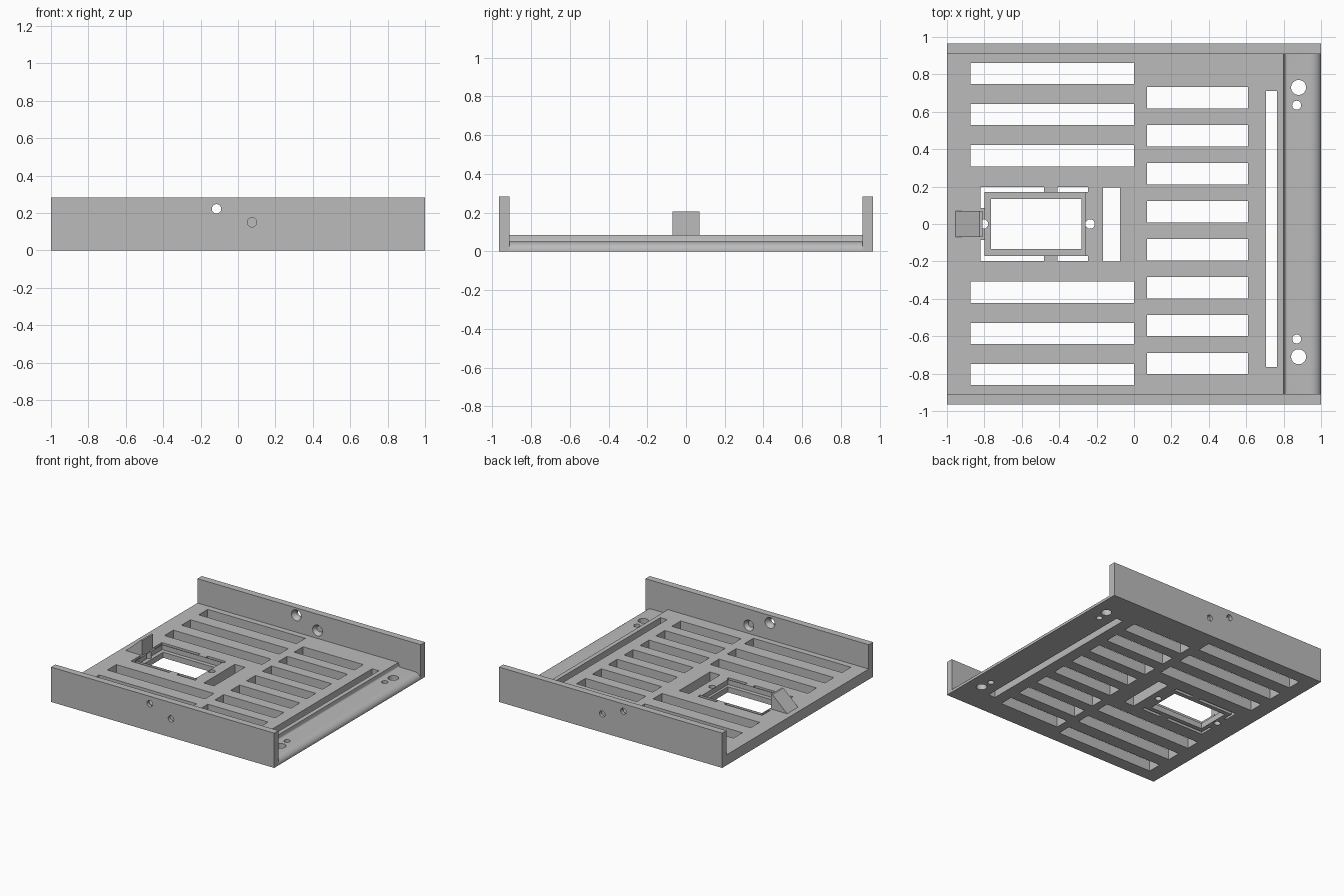
import bpy, bmesh, math
from mathutils import Matrix

old = bpy.data.objects.get("Cube")
if old:
    bpy.data.objects.remove(old, do_unlink=True)

grey = bpy.data.materials.new("plain grey")
grey.use_nodes = True
COLOUR = (0.5, 0.5, 0.5, 1)
grey.diffuse_color = COLOUR
grey.node_tree.nodes["Principled BSDF"].inputs["Base Color"].default_value = COLOUR


def make(name, bm):
    bmesh.ops.recalc_face_normals(bm, faces=bm.faces[:])
    mesh = bpy.data.meshes.new(name)
    bm.to_mesh(mesh)
    bm.free()
    mesh.materials.append(grey)
    obj = bpy.data.objects.new(name, mesh)
    bpy.context.collection.objects.link(obj)
    return obj


def box(name, x0, x1, y0, y1, z0, z1):
    bm = bmesh.new()
    centre = Matrix.Translation(((x0 + x1) / 2, (y0 + y1) / 2, (z0 + z1) / 2))
    size = Matrix.Diagonal((x1 - x0, y1 - y0, z1 - z0, 1))
    bmesh.ops.create_cube(bm, size=1, matrix=centre @ size)
    return make(name, bm)


def cone(name, at, r1, r2, depth, turn=0):
    bm = bmesh.new()
    place = Matrix.Translation(at) @ Matrix.Rotation(turn, 4, "X")
    bmesh.ops.create_cone(bm, cap_ends=True, segments=32, radius1=r1,
                          radius2=r2, depth=depth, matrix=place)
    return make(name, bm)


def extrude_y(name, profile, y0, y1):
    bm = bmesh.new()
    face = bm.faces.new([bm.verts.new((x, y0, z)) for x, z in profile])
    out = bmesh.ops.extrude_face_region(bm, geom=[face])
    verts = [v for v in out["geom"] if isinstance(v, bmesh.types.BMVert)]
    bmesh.ops.translate(bm, verts=verts, vec=(0, y1 - y0, 0))
    return make(name, bm)


def cut(obj, cutter):
    cutter.hide_render = True
    mod = obj.modifiers.new("cut", "BOOLEAN")
    mod.operation = "DIFFERENCE"
    mod.solver = "EXACT"
    mod.object = cutter
    bpy.context.view_layer.objects.active = obj
    bpy.ops.object.modifier_apply(modifier=mod.name)
    bpy.data.objects.remove(cutter, do_unlink=True)


def slot(x0, x1, y0, y1, z0=-0.1):
    cut(floor, box("cutter", x0, x1, y0, y1, z0, 0.3))


# Floor with a stepped, rounded strip along its right edge
TOP = 0.085
EDGE = 0.91
fillet = [(0.82 - 0.015 * math.sin(a), 0.065 - 0.015 * math.cos(a))
          for a in (math.radians(d) for d in range(90, -1, -15))]
rounding = [(0.94 + 0.06 * math.sin(a), 0.005 + 0.045 * math.cos(a))
            for a in (math.radians(d) for d in range(0, 91, 10))]
floor = extrude_y("floor", [(-1, 0), (-1, TOP), (0.8, TOP)] + fillet + rounding
                  + [(1, 0)], -EDGE, EDGE)

# Vent slots, wide on the left and short on the right
for side in (1, -1):
    for i in range(3):
        y = side * (0.365 + 0.22 * i)
        slot(-0.875, 0, y - 0.057, y + 0.057)
for i in range(8):
    y = 0.675 - 0.203 * i
    slot(0.07, 0.61, y - 0.057, y + 0.057)
slot(0.705, 0.765, -0.765, 0.71)

# Latch frame: recess, window and narrow relief slots
slot(-0.797, -0.26, -0.168, 0.168, 0.045)
slot(-0.765, -0.28, -0.135, 0.135)
slot(-0.165, -0.075, -0.2, 0.195)
for side in (1, -1):
    for x0, x1, a, b in ((-0.82, -0.48, 0.17, 0.197), (-0.41, -0.245, 0.17, 0.197),
                         (-0.82, -0.8, 0.085, 0.18)):
        slot(x0, x1, min(side * a, side * b), max(side * a, side * b))

# Round holes through the floor
for x, y, r in ((-0.235, 0, 0.025), (-0.805, 0, 0.025),
                (0.88, 0.73, 0.04), (0.87, 0.635, 0.024),
                (0.88, -0.71, 0.04), (0.87, -0.615, 0.024)):
    cut(floor, cone("cutter", (x, y, 0), r, r, 0.5))

# Latch wedge
extrude_y("latch_wedge", [(-0.955, TOP - 0.01), (-0.955, TOP), (-0.825, 0.205),
                          (-0.81, 0.205), (-0.81, TOP - 0.01)], -0.07, 0.07)

# Side walls with countersunk screw holes
for name, side in (("front_wall", -1), ("back_wall", 1)):
    y0, y1 = sorted((side * EDGE, side * 0.965))
    wall = box(name, -1, 1, y0, y1, 0, 0.282)
    for x, z in ((-0.115, 0.222), (0.075, 0.15)):
        cut(wall, cone("cutter", (x, side * 0.94, z), 0.025, 0.025, 0.3, math.pi / 2))
        cut(wall, cone("cutter", (x, side * 0.92, z), 0.025, 0.05, 0.04,
                       side * math.pi / 2))

for obj in bpy.context.collection.objects:
    if obj.type == "MESH" and grey.name in obj.data.materials:
        bpy.ops.object.select_all(action="DESELECT")
        obj.select_set(True)
        bpy.context.view_layer.objects.active = obj
        bpy.ops.object.shade_smooth_by_angle(angle=math.radians(30))
